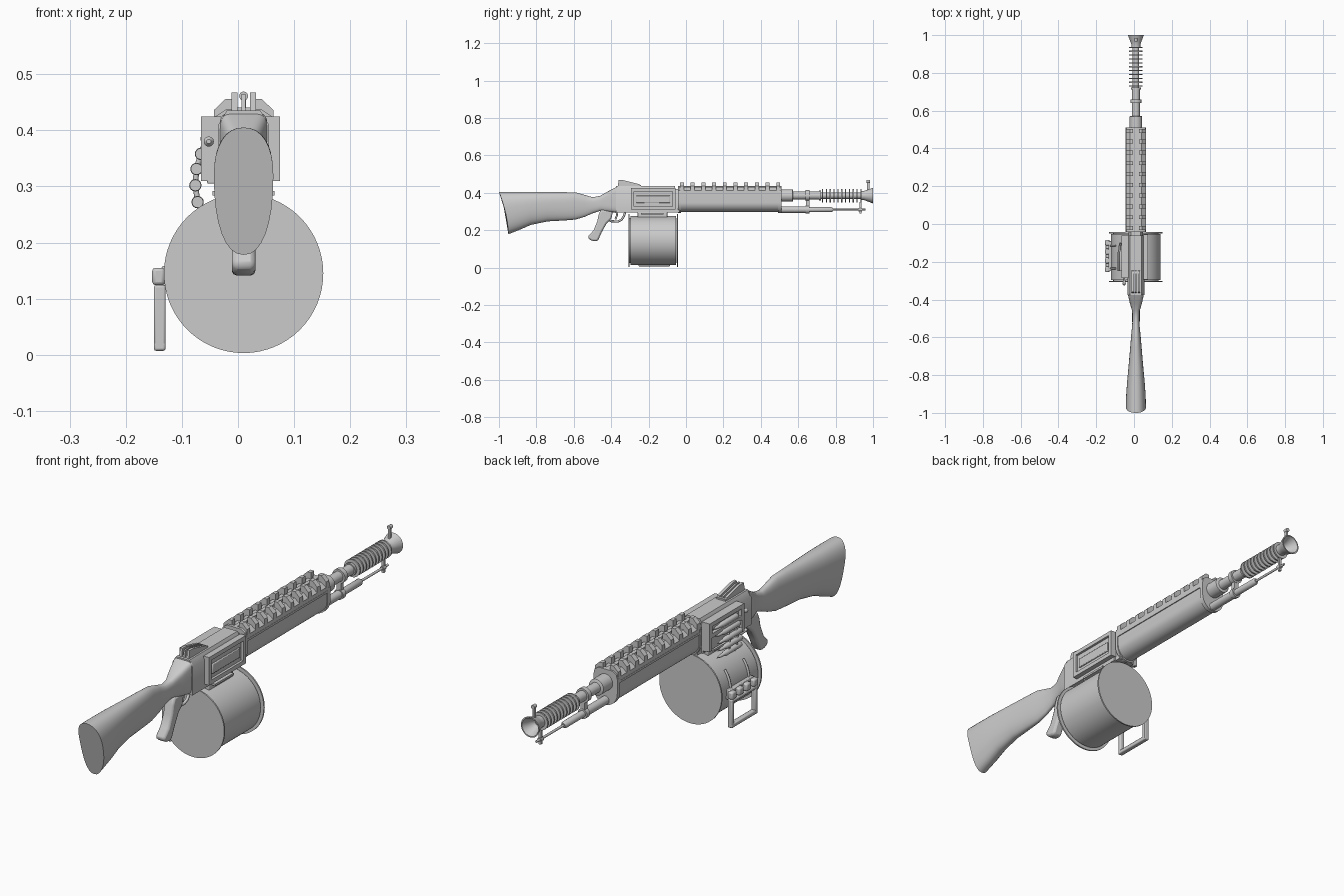
import bpy, bmesh
from math import sin, cos, pi, copysign

if "Cube" in bpy.data.objects:
    bpy.data.objects.remove(bpy.data.objects["Cube"])

CX = 0.01           # weapon centre plane
BZ = 0.385          # barrel axis height
GZ = 0.31           # gas tube axis height


def finish(name, bm, bevel=0):
    bmesh.ops.remove_doubles(bm, verts=bm.verts, dist=1e-6)
    bmesh.ops.recalc_face_normals(bm, faces=bm.faces)
    me = bpy.data.meshes.new(name)
    bm.to_mesh(me)
    bm.free()
    ob = bpy.data.objects.new(name, me)
    bpy.context.collection.objects.link(ob)
    if bevel:
        m = ob.modifiers.new("Bevel", 'BEVEL')
        m.width, m.segments, m.limit_method = bevel, 2, 'ANGLE'
    return ob


def loft(name, rings, caps=True, bevel=0):
    bm = bmesh.new()
    vr = [[bm.verts.new(p) for p in r] for r in rings]
    n = len(rings[0])
    for a, b in zip(vr, vr[1:]):
        for i in range(n):
            bm.faces.new((a[i], a[(i + 1) % n], b[(i + 1) % n], b[i]))
    if caps:
        bm.faces.new(vr[0])
        bm.faces.new(vr[-1])
    return finish(name, bm, bevel)


def prism(name, pts, y0, y1, bevel=0):      # (x offset, z) section along y
    return loft(name, [[(CX + x, y, z) for x, z in pts] for y in (y0, y1)], bevel=bevel)


def slab(name, pts, x0, x1, bevel=0):       # (y, z) outline across x
    return loft(name, [[(x, y, z) for y, z in pts] for x in (x0, x1)], bevel=bevel)


def box(name, x0, x1, y0, y1, z0, z1, bevel=0):
    return slab(name, [(y0, z0), (y1, z0), (y1, z1), (y0, z1)], x0, x1, bevel)


def lathe(name, prof, x=CX, z=BZ, n=32):    # (y, r) profile round a y axis
    return loft(name, [[(x + r * cos(2 * pi * i / n), y, z + r * sin(2 * pi * i / n))
                        for i in range(n)] for y, r in prof])


def sym(half):                              # mirror a right-hand half section
    return half + [(-x, z) for x, z in reversed(half)]


def tube(name, pts, r, cyclic=False):
    cu = bpy.data.curves.new(name, 'CURVE')
    cu.dimensions, cu.bevel_depth, cu.bevel_resolution, cu.use_fill_caps = '3D', r, 2, True
    s = cu.splines.new('POLY')
    s.points.add(len(pts) - 1)
    for p, c in zip(s.points, pts):
        p.co = (*c, 1)
    s.use_cyclic_u = cyclic
    ob = bpy.data.objects.new(name, cu)
    bpy.context.collection.objects.link(ob)
    return ob


# Shoulder stock: y at top, y at bottom, z top, z bottom, half width, squareness
def stock_ring(yt, yb, zt, zb, w, e, n=32):
    ring, zm = [], zb + (zt - zb) * (0.5 + 0.15 * (1 - e) / 0.1 if e > 0.9 else 0.62)
    for i in range(n):
        c, s = cos(2 * pi * i / n), sin(2 * pi * i / n)
        x = w * copysign(abs(c) ** e, c)
        k = copysign(abs(s) ** e, s)
        z = zm + k * ((zt - zm) if s > 0 else (zm - zb))
        t = (zt - z) / (zt - zb)
        ring.append((CX + x, yt + (yb - yt) * (1 - (1 - t) ** 1.8), z))
    return ring


stations = [(-1.0, -.95, .405, .178, .053, .89), (-.95, -.89, .405, .202, .052, .89),
            (-.86, -.83, .405, .228, .047, .89), (-.75, -.74, .404, .247, .038, .89),
            (-.65, -.65, .403, .252, .030, .89), (-.59, -.59, .402, .257, .025, .89),
            (-.54, -.54, .388, .272, .020, .89), (-.50, -.50, .376, .290, .018, .85),
            (-.46, -.46, .383, .303, .020, .75), (-.42, -.42, .406, .298, .032, .55),
            (-.37, -.37, .432, .294, .043, .35)]
loft("stock", [stock_ring(*s) for s in stations])

# Receiver
prism("receiver", sym([(.045, .294), (.045, .41), (.030, .435)]), -.375, -.06)
prism("receiver_front_collar", sym([(.038, .295), (.038, .40), (.025, .42)]), -.065, -.035)

# Rear sight
for i, (x0, x1, top) in enumerate([(-.012, -.001, .467), (.006, .013, .465), (.021, .032, .467)]):
    slab(f"rear_sight_leaf_{i}", [(-.365, .432), (-.36, top), (-.335, top), (-.25, .446), (-.24, .432)], x0, x1)
box("rear_sight_base", -.012, .032, -.36, -.24, .43, .441)


# Side covers with a recessed panel
def cover(name, side, xin, xout, y0, y1, z0, z1):
    xm = xin + .6 * (xout - xin)
    lo, hi = sorted((xin, xm))
    box(name + "_base", lo, hi, y0, y1, z0, z1, .002)
    lo, hi = sorted((xin, xout))
    t = .017
    for j, (a, b, c, d) in enumerate([(y0, y1, z1 - t, z1), (y0, y1, z0, z0 + t),
                                      (y0, y0 + t, z0 + t, z1 - t), (y1 - t, y1, z0 + t, z1 - t)]):
        box(f"{name}_frame_{j}", lo, hi, a, b, c, d)


cover("right_cover", 1, .05, .075, -.295, -.055, .31, .425)
box("right_cover_bar", .05, .071, -.265, -.085, .345, .385, .003)
cover("left_cover", -1, -.03, -.066, -.285, -.06, .362, .425)
box("left_feed_plate", -.055, -.03, -.285, -.06, .305, .362, .002)
for y in (-.285, -.075):
    box("left_feed_post", -.066, -.03, y, y + .015, .31, .365)

# Cartridges feeding from the drum, with belt links
belt = [(-.056, .385), (-.066, .358), (-.074, .331), (-.076, .302), (-.072, .272)]
for i, (x, z) in enumerate(belt):
    lathe(f"cartridge_{i}", [(-.25, .010), (-.244, .011), (-.15, .011), (-.138, .007),
                             (-.12, .006), (-.098, .001)], x, z, 16)
for y in (-.225, -.175):
    tube("belt_link", [(x, y, z) for x, z in belt] + [(-.06, y, .25)], .005)

# Cocking knob
lathe("cocking_knob", [(-.325, .004), (-.318, .009), (-.30, .006), (-.28, .004)], -.052, .38, 16)

# Drum magazine
lathe("drum_body", [(-.296, .131), (-.054, .131)], z=.145, n=64)
for y in (-.307, -.049):
    lathe("drum_end_plate", [(y, .142), (y + .006, .142)], z=.145, n=64)
    lathe("drum_end_spacer", [(y - .001 if y > -.1 else y + .004, .12),
                              (y - .008 if y > -.1 else y + .014, .12)], z=.145, n=48)
box("drum_mount", -.03, .05, -.26, -.10, .265, .297, .004)
box("drum_mount_foot", -.045, .065, -.24, -.12, .284, .292)

# Drum carrying handle, hinge and straps
box("hinge_plate", -.136, -.112, -.25, -.09, .118, .158, .003)
for i in range(4):
    y = -.255 + i * .047
    box(f"hinge_knuckle_{i}", -.153, -.130, y, y + .030, .124, .155, .006)
for y in (-.235, -.115):
    arc = [(CX + .133 * cos(a), y, .145 + .133 * sin(a)) for a in [pi - k * .16 for k in range(5)]]
    tube("drum_strap", arc, .005)
hx0, hx1 = -.150, -.129
for n, a, b, c, d in [("grip_bar", -.255, -.085, .007, .024), ("rear_arm", -.255, -.238, .007, .124),
                      ("front_arm", -.102, -.085, .007, .124), ("top_bar", -.255, -.085, .110, .123)]:
    box("handle_" + n, hx0, hx1, a, b, c, d, .004)

# Pistol grip and trigger
slab("pistol_grip", [(-.455, .31), (-.39, .31), (-.398, .262), (-.425, .235), (-.45, .19), (-.468, .150),
                     (-.476, .14), (-.505, .143), (-.525, .158), (-.52, .172), (-.495, .198),
                     (-.475, .245), (-.468, .28)], -.011, .031, .009)
tube("trigger_guard", [(CX, y, z) for y, z in [(-.425, .26), (-.40, .248), (-.365, .246), (-.345, .255),
                                               (-.332, .275), (-.325, .297)]], .006)
tube("trigger", [(CX, -.372, .30), (CX, -.368, .28), (CX, -.378, .258)], .005)


# Handguard: rounded lower body with a vented top rail
def u_section(w, zb, zt, zc):
    arc = [(w * sin(k * pi / 20), zc - (zc - zb) * cos(k * pi / 20)) for k in range(1, 11)]
    return [(0, zb)] + arc + [(w, zt), (-w, zt)] + [(-x, z) for x, z in reversed(arc)]


prism("handguard_body", u_section(.050, .298, .402, .348), -.035, .50)
for y0, y1 in ((-.042, -.028), (.492, .51)):
    prism("handguard_flange", u_section(.054, .291, .408, .35), y0, y1)
    prism("handguard_flange_cap", sym([(.054, .405), (.050, .425), (.032, .437)]), y0, y1)
prism("handguard_rail", sym([(.053, .395), (.053, .413), (.030, .430)]), -.04, .505)
box("handguard_spine", CX - .008, CX + .008, -.04, .505, .425, .437)
for s in (1, -1):
    box("handguard_side_rib", *sorted((CX + s * .045, CX + s * .054)), -.03, .50, .388, .397)
    for i in range(10):
        y = -.032 + i * .0572
        prism("rail_tooth", [(s * x, z) for x, z in [(.016, .42), (.016, .456), (.032, .456), (.053, .436),
                                                     (.053, .405)]], y, y + .021)

# Barrel with cooling fins
lathe("barrel_collar", [(.50, .033), (.57, .033), (.572, .030)])
lathe("barrel", [(.56, .021), (.72, .021), (.722, .017), (.95, .017)])
lathe("barrel_band", [(.64, .029), (.66, .029)])
lathe("barrel_shoulder", [(.712, .026), (.722, .026)])
for i in range(11):
    y = .730 + i * .0205
    lathe(f"cooling_fin_{i}", [(y - .003, .036), (y + .003, .036)])

# Flared muzzle, hollow inside
lathe("flash_hider", [(.935, .024), (.95, .024), (.965, .029), (1.0, .042), (1.0, .037),
                      (.965, .022), (.95, .012)])
box("front_sight_post", CX - .004, CX + .004, .968, .980, .415, .455)
lathe("front_sight_bead", [(.966, .008), (.984, .008)], z=.461, n=16)

# Gas tube and rod below the barrel
lathe("gas_tube", [(.50, .017), (.65, .017), (.652, .014), (.775, .014), (.785, .009)], z=GZ, n=24)
lathe("gas_tube_band", [(.64, .021), (.66, .021)], z=GZ, n=24)
box("band_bridge", CX - .01, CX + .01, .641, .659, .315, .375)
lathe("gas_rod", [(.78, .005), (.96, .005)], z=GZ, n=12)
lathe("rod_tip", [(.922, .009), (.94, .009)], z=GZ, n=16)
box("rod_latch", CX - .005, CX + .005, .927, .937, .29, .35)

# Smooth shading on rounded parts, edges kept crisp
bpy.ops.object.select_all(action='DESELECT')
for ob in bpy.data.objects:
    if ob.type == 'MESH':
        ob.select_set(True)
        bpy.context.view_layer.objects.active = ob
bpy.ops.object.shade_smooth_by_angle(angle=0.6)
